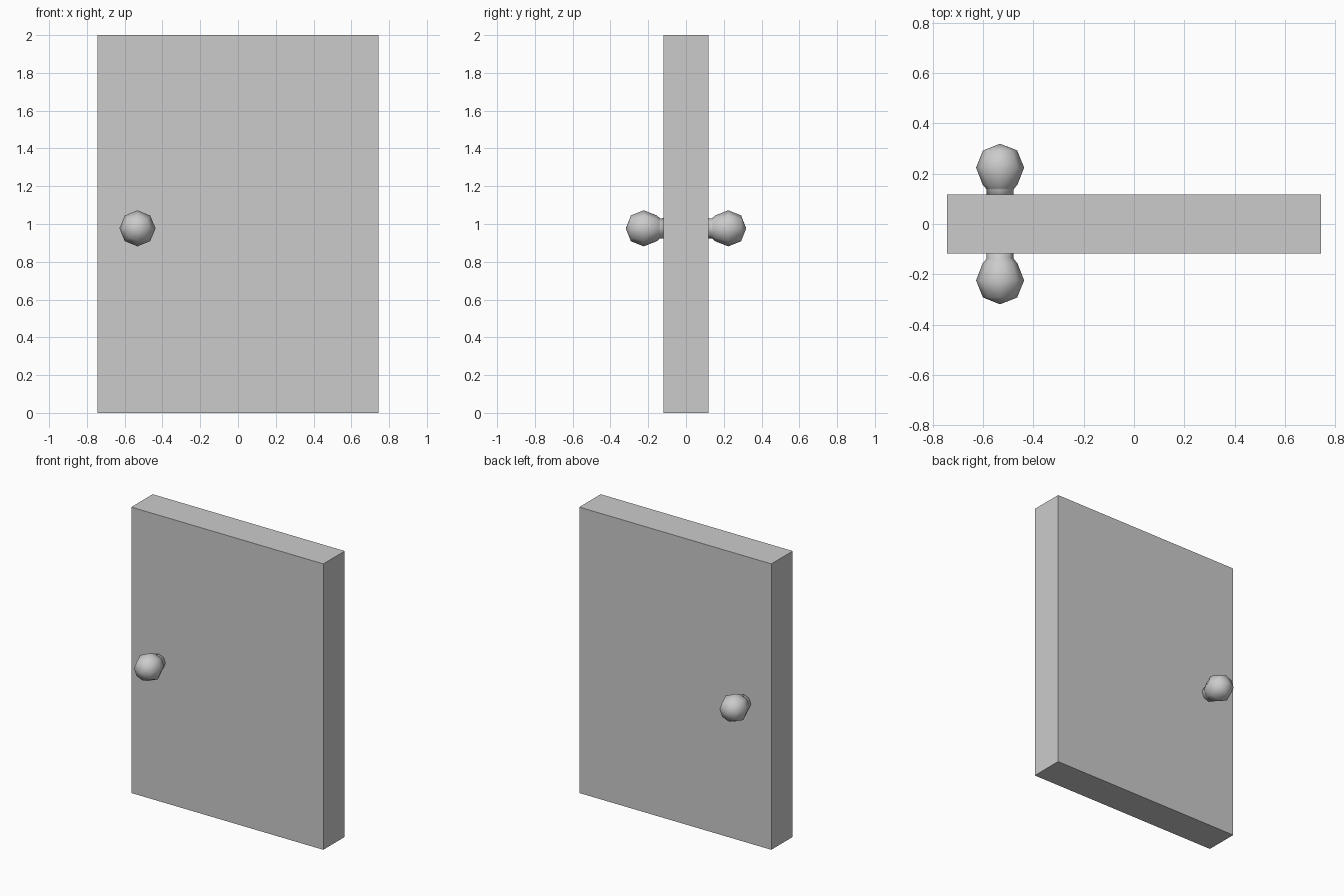
import bpy, bmesh
from math import cos, sin, pi

if "Cube" in bpy.data.objects:
    bpy.data.objects.remove(bpy.data.objects["Cube"])

# Door slab
bm = bmesh.new()
bmesh.ops.create_cube(bm, size=1)
for v in bm.verts:
    v.co = (v.co.x * 1.486, v.co.y * 0.236, v.co.z * 2 + 1)
me = bpy.data.meshes.new("door_panel")
bm.to_mesh(me)
bm.free()
bpy.context.collection.objects.link(bpy.data.objects.new("door_panel", me))


def make_knob(name, side):
    """Eight-sided ball knob on a short neck, lathed around the y axis."""
    profile = [(0.068, 0.292), (0.0955, 0.224), (0.069, 0.156),
               (0.057, 0.142), (0.053, 0.136), (0.054, 0.110)]
    cx, cz, n = -0.532, 0.977, 8
    bm = bmesh.new()
    tip = bm.verts.new((cx, side * 0.319, cz))
    rings = [[bm.verts.new((cx + r * cos(2 * pi * i / n), side * y,
                            cz + r * sin(2 * pi * i / n))) for i in range(n)]
             for r, y in profile]
    for i in range(n):
        j = (i + 1) % n
        bm.faces.new((tip, rings[0][i], rings[0][j]))
        for a, b in zip(rings, rings[1:]):
            bm.faces.new((a[i], b[i], b[j], a[j]))
    bm.faces.new(rings[-1])
    bmesh.ops.recalc_face_normals(bm, faces=bm.faces[:])
    for f in bm.faces:
        f.smooth = True
    me = bpy.data.meshes.new(name)
    bm.to_mesh(me)
    bm.free()
    bpy.context.collection.objects.link(bpy.data.objects.new(name, me))


# Knobs on both faces
make_knob("front_knob", -1)
make_knob("back_knob", 1)
